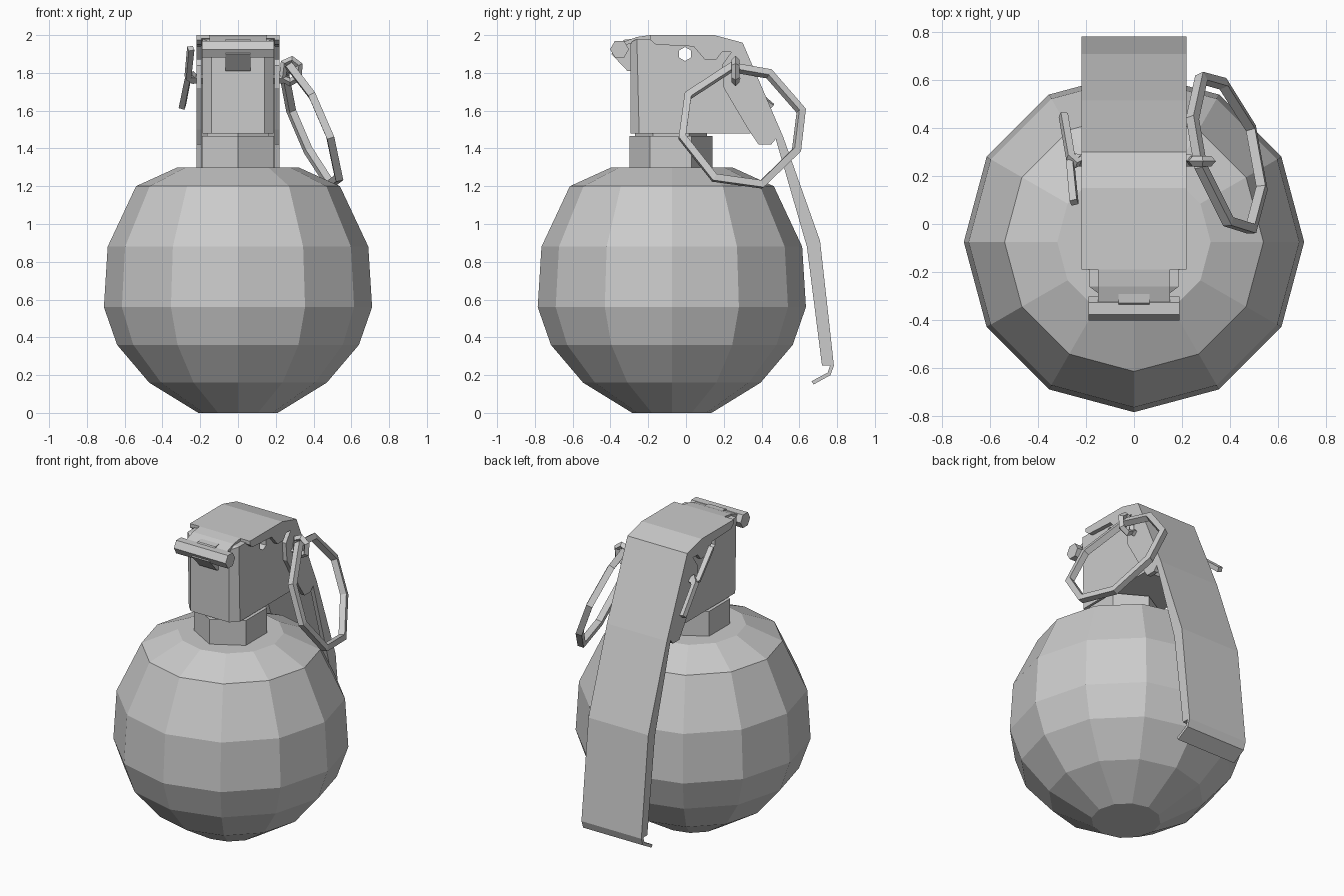
import bpy, bmesh, math
from mathutils import Vector

if "Cube" in bpy.data.objects:
    bpy.data.objects.remove(bpy.data.objects["Cube"])


def finish(name, bm):
    bmesh.ops.recalc_face_normals(bm, faces=bm.faces[:])
    me = bpy.data.meshes.new(name)
    bm.to_mesh(me)
    bm.free()
    ob = bpy.data.objects.new(name, me)
    bpy.context.collection.objects.link(ob)
    return ob


def lathe(name, profile, sides, cy):
    """Stack of (radius, z) rings with a vertex towards the front."""
    bm = bmesh.new()
    rings = []
    for r, z in profile:
        rings.append([bm.verts.new((r * math.sin(2 * math.pi * i / sides),
                                    cy - r * math.cos(2 * math.pi * i / sides), z))
                      for i in range(sides)])
    for a, b in zip(rings, rings[1:]):
        for i in range(sides):
            j = (i + 1) % sides
            bm.faces.new((a[i], a[j], b[j], b[i]))
    bm.faces.new(rings[0])
    bm.faces.new(rings[-1])
    return finish(name, bm)


def slab_bm(yz, x0, x1):
    """Side outline (y, z) extruded from x0 to x1."""
    bm = bmesh.new()
    a = [bm.verts.new((x0, y, z)) for y, z in yz]
    b = [bm.verts.new((x1, y, z)) for y, z in yz]
    n = len(yz)
    for i in range(n):
        j = (i + 1) % n
        bm.faces.new((a[i], a[j], b[j], b[i]))
    bm.faces.new(a)
    bm.faces.new(b)
    return bm


def slab(name, yz, x0, x1):
    return finish(name, slab_bm(yz, x0, x1))


def hexagon(cy, cz, r, turn=0.0):
    return [(cy + r * math.cos(math.radians(60 * i + turn)),
             cz + r * math.sin(math.radians(60 * i + turn))) for i in range(6)]


def wire(name, pts, radius, closed=False):
    """Square-section wire along a polyline."""
    cu = bpy.data.curves.new(name, 'CURVE')
    cu.dimensions = '3D'
    cu.bevel_depth = radius
    cu.bevel_resolution = 0
    cu.use_fill_caps = True
    sp = cu.splines.new('POLY')
    sp.points.add(len(pts) - 1)
    for p, co in zip(sp.points, pts):
        p.co = (*co, 1)
    sp.use_cyclic_u = closed
    sp.use_smooth = False
    ob = bpy.data.objects.new(name, cu)
    bpy.context.collection.objects.link(ob)
    return ob


# Round body and hexagonal neck
lathe("body", [(0.21, 0), (0.47, 0.16), (0.64, 0.36), (0.71, 0.56),
               (0.69, 0.88), (0.54, 1.2), (0.32, 1.3)], 12, -0.075)
lathe("neck", [(0.22, 1.27), (0.22, 1.465), (0.19, 1.465), (0.19, 1.5)], 6, -0.08)

# Fuse head with chamfered front corners and a cross hole
bm = slab_bm([(-0.295, 1.48), (-0.295, 1.96), (-0.26, 1.98), (0.14, 1.98),
              (0.27, 1.94), (0.40, 1.62), (0.34, 1.48)], -0.188, 0.188)
front = [e for e in bm.edges
         if all(v.co.y < -0.29 for v in e.verts)
         and abs(e.verts[0].co.z - e.verts[1].co.z) > 0.1]
bmesh.ops.bevel(bm, geom=front, offset=0.047, segments=1, affect='EDGES')
head = finish("fuse_head", bm)
cutter = slab("hole_cutter", hexagon(-0.005, 1.9, 0.037, 30), -0.5, 0.5)
cutter.hide_render = True
cutter.hide_set(True)
cut = head.modifiers.new("cross_hole", 'BOOLEAN')
cut.operation = 'DIFFERENCE'
cut.solver = 'EXACT'
cut.object = cutter

# Safety lever: bent strip with two side flanges and a curled tip
outer = [(-0.19, 2.0), (0.15, 2.0), (0.30, 1.96), (0.515, 1.46), (0.71, 0.91), (0.783, 0.25)]
inner = [(0.763, 0.25), (0.69, 0.905), (0.495, 1.45), (0.285, 1.945), (0.148, 1.982), (-0.19, 1.982)]
slab("lever_strip", outer + inner, -0.22, 0.22)
flange = outer + [(0.72, 0.25), (0.64, 0.88), (0.475, 1.45), (0.45, 1.42), (0.385, 1.42),
                  (0.33, 1.5), (0.20, 1.72), (0.19, 1.84), (0.24, 1.91), (0.19, 1.91),
                  (0.16, 1.87), (0.10, 1.87), (0.04, 1.94), (-0.16, 1.95), (-0.19, 1.975)]
for side, s in (("right", 1), ("left", -1)):
    slab("lever_flange_" + side, flange, s * 0.192, s * 0.22)
slab("lever_tip", [(0.783, 0.25), (0.765, 0.20), (0.675, 0.15), (0.665, 0.168),
                   (0.75, 0.213), (0.763, 0.25)], -0.22, 0.22)

# Front hinge: hexagonal rod, hook plate and centre lug
slab("hinge_rod", hexagon(-0.352, 1.925, 0.05), -0.19, 0.19)
slab("hinge_hook", [(-0.19, 2.0), (-0.26, 1.99), (-0.33, 1.965), (-0.33, 1.945),
                    (-0.26, 1.965), (-0.19, 1.98)], -0.15, 0.15)
slab("hinge_lug", [(-0.28, 1.98), (-0.33, 1.975), (-0.395, 1.90), (-0.31, 1.81),
                   (-0.28, 1.81)], -0.065, 0.065)

# Safety pin: shaft, eye and two splayed legs
wire("pin_shaft", [(-0.25, 0.265, 1.77), (0.24, 0.265, 1.77)], 0.025)
wire("pin_eye", [(x, 0.262, z) for x, z in
                 ((0.235, 1.77), (0.245, 1.85), (0.285, 1.868), (0.322, 1.84),
                  (0.318, 1.775), (0.275, 1.75))], 0.022, True)
wire("pin_leg_lower", [(-0.23, 0.25, 1.79), (-0.265, 0.28, 1.77), (-0.295, 0.455, 1.62)], 0.022)
wire("pin_leg_upper", [(-0.23, 0.28, 1.76), (-0.265, 0.25, 1.78), (-0.25, 0.09, 1.93)], 0.022)

# Pull ring: tilted octagon hanging from the pin eye
ring = [(0.24, 1.83), (0.44, 1.795), (0.61, 1.60), (0.585, 1.39),
        (0.40, 1.21), (0.15, 1.245), (-0.02, 1.46), (0.01, 1.68)]
wire("pull_ring", [(0.39 - 0.40 * (z - 1.52) - 0.24 * (y - 0.29), y, z) for y, z in ring],
     0.028, True)
